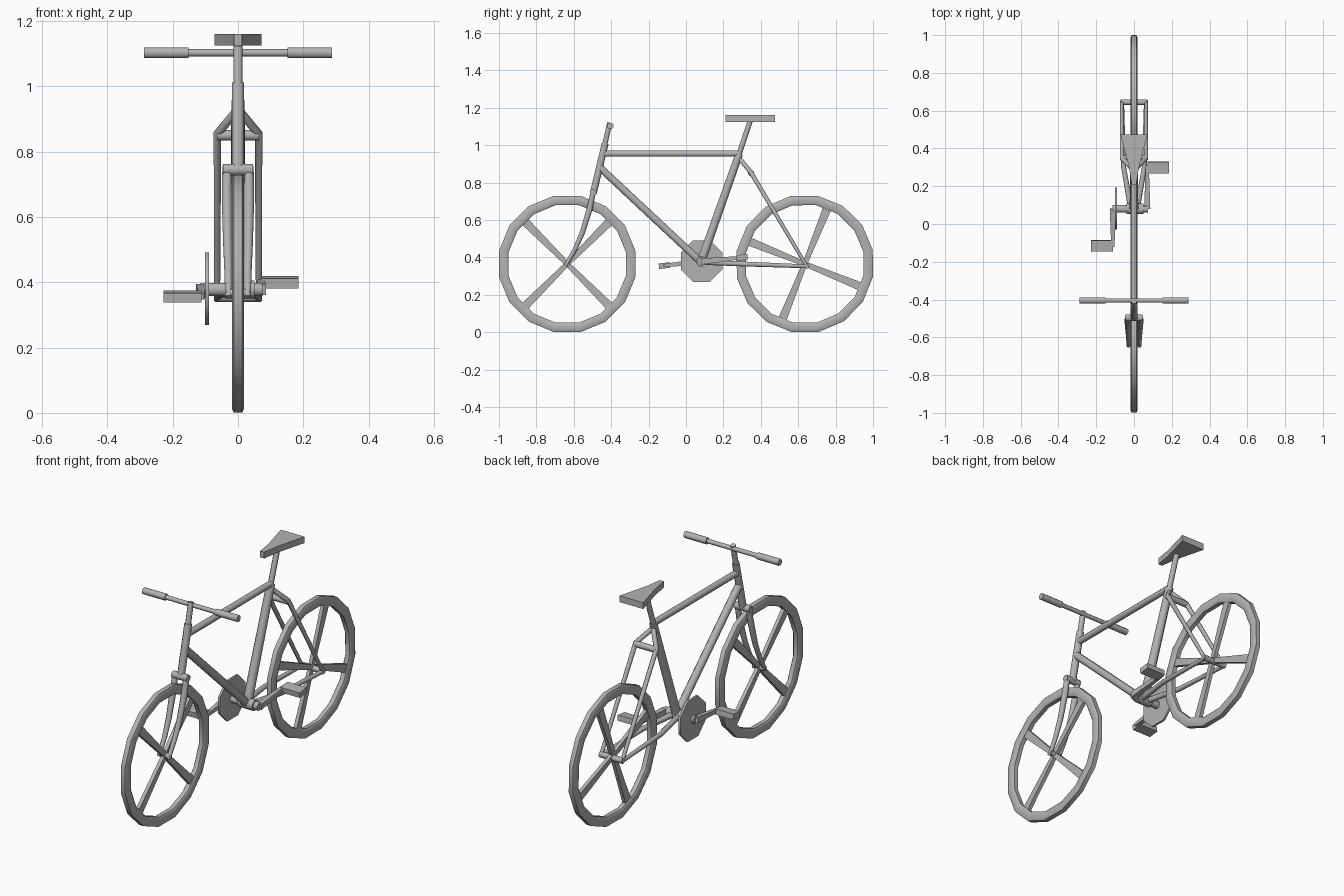
import bpy, bmesh, math
from mathutils import Vector, Matrix

cube = bpy.data.objects.get("Cube")
if cube:
    bpy.data.objects.remove(cube, do_unlink=True)

grey = bpy.data.materials.new("plain_grey")
grey.use_nodes = True
COLOUR = (0.45, 0.45, 0.45, 1)
grey.diffuse_color = COLOUR
grey.node_tree.nodes["Principled BSDF"].inputs["Base Color"].default_value = COLOUR


def finish(name, bm, angle=50):
    bmesh.ops.recalc_face_normals(bm, faces=bm.faces)
    me = bpy.data.meshes.new(name)
    bm.to_mesh(me)
    bm.free()
    me.materials.append(grey)
    me.shade_smooth()
    me.set_sharp_from_angle(angle=math.radians(angle))
    ob = bpy.data.objects.new(name, me)
    bpy.context.collection.objects.link(ob)
    return ob


def bridge(bm, a, b):
    n = len(a)
    for i in range(n):
        j = (i + 1) % n
        bm.faces.new((a[i], a[j], b[j], b[i]))


def tube(name, points, radii, sides=8):
    """Capped tube swept through points, one radius for each point."""
    pts = [Vector(p) for p in points]
    if not isinstance(radii, (list, tuple)):
        radii = [radii] * len(pts)
    bm = bmesh.new()
    rings = []
    for i, p in enumerate(pts):
        back = (p - pts[i - 1]).normalized() if i else Vector()
        ahead = (pts[i + 1] - p).normalized() if i < len(pts) - 1 else Vector()
        t = (back + ahead).normalized()
        ref = Vector((0, 0, 1)) if abs(t.x) > 0.9 else Vector((1, 0, 0))
        u = (ref - t * ref.dot(t)).normalized()
        v = t.cross(u)
        ring = []
        for k in range(sides):
            a = math.tau * (k + 0.5) / sides
            ring.append(bm.verts.new(p + (u * math.cos(a) + v * math.sin(a)) * radii[i]))
        rings.append(ring)
    for a, b in zip(rings, rings[1:]):
        bridge(bm, a, b)
    bm.faces.new(rings[0])
    bm.faces.new(rings[-1])
    return finish(name, bm)


def box(name, centre, size, tilt=0):
    bm = bmesh.new()
    m = (Matrix.Translation(centre) @ Matrix.Rotation(tilt, 4, 'X')
         @ Matrix.Diagonal((*size, 1)))
    bmesh.ops.create_cube(bm, size=1, matrix=m)
    return finish(name, bm, 30)


def prism(name, outline, lift):
    """Flat outline extruded along the lift vector."""
    bm = bmesh.new()
    a = [bm.verts.new(p) for p in outline]
    b = [bm.verts.new(Vector(p) + Vector(lift)) for p in outline]
    bridge(bm, a, b)
    bm.faces.new(a)
    bm.faces.new(b)
    return finish(name, bm, 30)


def wheel(name, y, z, turn):
    segments = 16
    # rim and tyre: chamfered section turned round the axle
    section = [(0.371, 0.013), (0.360, 0.018), (0.328, 0.018), (0.320, 0.012)]
    section += [(r, -x) for r, x in reversed(section)]
    bm = bmesh.new()
    rings = []
    for k in range(segments):
        a = math.tau * (k + 0.5) / segments + turn
        rings.append([bm.verts.new((x, y + r * math.cos(a), z + r * math.sin(a)))
                      for r, x in section])
    for k in range(segments):
        bridge(bm, rings[k], rings[(k + 1) % segments])
    finish(name + "_rim", bm, 40)
    # four tapered blade spokes
    for k in range(4):
        a = math.pi / 4 + turn + k * math.pi / 2
        d = Vector((0, math.cos(a), math.sin(a)))
        s = Vector((0, -d.z, d.y))
        c = Vector((-0.01, y, z))
        prism(f"{name}_spoke_{k + 1}",
              [c - s * 0.013, c + d * 0.33 - s * 0.023,
               c + d * 0.33 + s * 0.023, c + s * 0.013], (0.02, 0, 0))


AXLE_Z = 0.365
wheel("front_wheel", -0.635, AXLE_Z, 0)
wheel("rear_wheel", 0.635, AXLE_Z, math.radians(23))

# main frame
crank = (0, 0.08, 0.375)
seat_joint = (0, 0.285, 0.955)
tube("top_tube", [(0, -0.445, 0.955), seat_joint], 0.018)
tube("down_tube", [(0, -0.46, 0.88), crank], 0.021)
tube("seat_tube", [crank, seat_joint], [0.025, 0.022])
tube("seat_post", [seat_joint, (0, 0.345, 1.135)], 0.015)
tube("head_tube", [(0, -0.495, 0.745), (0, -0.432, 1.01)], 0.020)
tube("stem", [(0, -0.435, 1.0), (0, -0.408, 1.12)], 0.015)

# fork and rear stays, mirrored left and right
tube("fork_crown", [(-0.046, -0.497, 0.745), (0.046, -0.497, 0.745)], 0.019)
tube("front_axle", [(-0.035, -0.635, AXLE_Z), (0.035, -0.635, AXLE_Z)], 0.015)
tube("rear_axle", [(-0.07, 0.645, 0.355), (0.07, 0.645, 0.355)], 0.016)
tube("stay_bridge", [(-0.065, 0.348, 0.85), (0.065, 0.348, 0.85)], 0.017)
for side, s in (("left", 1), ("right", -1)):
    tube(side + "_fork_blade",
         [(s * 0.034, -0.495, 0.755), (s * 0.034, -0.515, 0.66),
          (s * 0.032, -0.555, 0.53), (s * 0.030, -0.595, 0.44),
          (s * 0.029, -0.645, 0.355)], [0.015, 0.017, 0.015, 0.013, 0.011])
    tube(side + "_seat_stay",
         [(0, 0.285, 0.93), (s * 0.063, 0.347, 0.855), (s * 0.064, 0.65, 0.345)],
         [0.013, 0.013, 0.010])
    tube(side + "_chain_stay",
         [(s * 0.018, 0.09, 0.375), (s * 0.055, 0.30, 0.365), (s * 0.063, 0.65, 0.352)],
         [0.016, 0.014, 0.011])
    tube(side + "_grip", [(s * 0.152, -0.405, 1.103), (s * 0.288, -0.405, 1.103)], 0.018)
tube("handlebar", [(-0.16, -0.405, 1.103), (0.16, -0.405, 1.103)], 0.012)

# saddle
saddle = [(0.012, 0.21), (0.026, 0.30), (0.072, 0.475)]
outline = saddle + [(-x, y) for x, y in reversed(saddle)]
prism("saddle", [(x, y, 1.125) for x, y in outline], (0, 0, 0.035))

# drivetrain
tube("crank_axle", [(-0.115, 0.08, 0.378), (0.075, 0.08, 0.378)], 0.022)
tube("bottom_bracket", [(-0.04, 0.08, 0.378), (0.05, 0.08, 0.378)], 0.030)
tube("chainring", [(-0.101, 0.083, 0.38), (-0.089, 0.083, 0.38)], 0.120)
for side, x, y, z, px in (("left", 0.07, 0.31, 0.40, 0.128),
                          ("right", -0.112, -0.12, 0.356, -0.17)):
    tube(side + "_crank_arm", [(x, 0.08, 0.378), (x, y, z)], [0.023, 0.012], 4)
    box(side + "_pedal", (px, 0.3 if x > 0 else -0.115, z), (0.115, 0.06, 0.03),
        math.radians(7))
